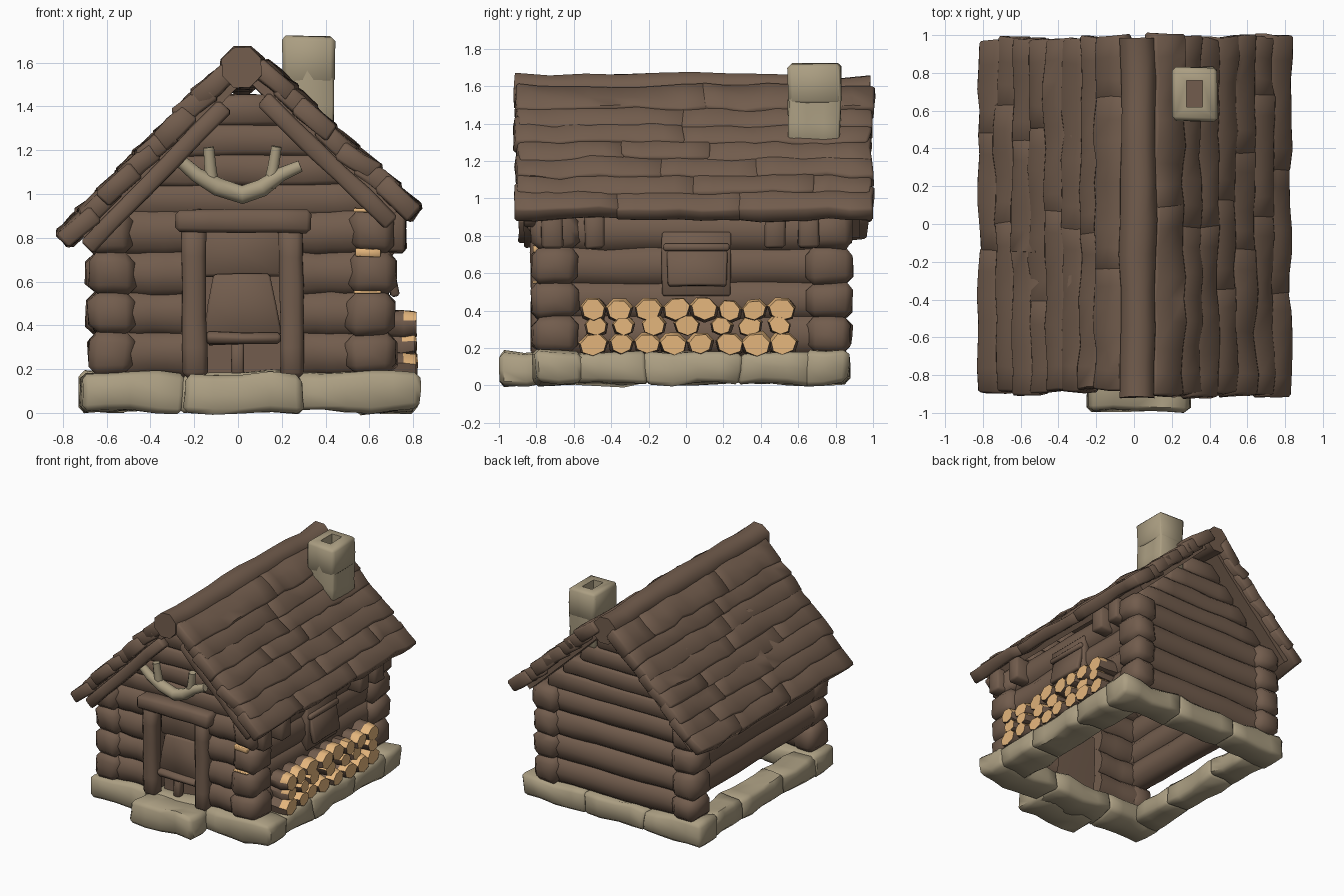
import bpy, bmesh, math, random
from mathutils import Vector, Matrix, noise

random.seed(4)
if "Cube" in bpy.data.objects:
    bpy.data.objects.remove(bpy.data.objects["Cube"], do_unlink=True)


def material(name, rgb):
    m = bpy.data.materials.new(name)
    m.use_nodes = True
    m.diffuse_color = (*rgb, 1)
    m.node_tree.nodes["Principled BSDF"].inputs["Base Color"].default_value = (*rgb, 1)
    return m


WOOD = material("dark wood", (0.168, 0.108, 0.074))
STONE = material("grey beige stone", (0.41, 0.345, 0.225))
CUT = material("cut wood", (0.77, 0.46, 0.2))
parts = []


def finish(bm, name, mats, wobble):
    # gentle hand-carved unevenness
    for v in bm.verts:
        v.co += noise.noise_vector(v.co * 5) * wobble
    bmesh.ops.recalc_face_normals(bm, faces=bm.faces[:])
    me = bpy.data.meshes.new(name)
    bm.to_mesh(me)
    bm.free()
    for m in mats:
        me.materials.append(m)
    ob = bpy.data.objects.new(name, me)
    bpy.context.collection.objects.link(ob)
    parts.append(ob)
    return ob


def block(name, lo, hi, mat=WOOD, bevel=0.02, wobble=0.012, spin=0.0, cut=0.2, taper=1.0):
    """Chamfered box between two corners, sliced along its length, turned about y."""
    lo, hi = Vector(lo), Vector(hi)
    size, mid = hi - lo, (lo + hi) / 2
    bm = bmesh.new()
    bmesh.ops.create_cube(bm, size=1, matrix=Matrix.Diagonal((*size, 1)))
    for v in bm.verts:
        if v.co.z > 0:
            v.co.x *= taper
            v.co.y *= taper
    if bevel:
        bmesh.ops.bevel(bm, geom=bm.edges[:], offset=bevel, segments=1, affect='EDGES')
    for axis in range(3):
        n = int(size[axis] / cut)
        normal = Vector([float(axis == k) for k in range(3)])
        for i in range(1, n + 1):
            at = normal * (size[axis] * (i / (n + 1) - 0.5))
            bmesh.ops.bisect_plane(bm, geom=bm.verts[:] + bm.edges[:] + bm.faces[:],
                                   plane_co=at, plane_no=normal)
    bm.transform(Matrix.Translation(mid) @ Matrix.Rotation(spin, 4, 'Y'))
    return finish(bm, name, [mat], wobble)


def tube(name, points, radii, mats=(WOOD,), sides=8, wobble=0.01, squash=1.0):
    """Capped tube through points; the last cap takes the last material."""
    bm = bmesh.new()
    pts = [Vector(p) for p in points]
    span = pts[-1] - pts[0]
    ref = Vector((0, 1, 0)) if abs(span.y) < 0.5 * span.length else Vector((0, 0, 1))
    rings = []
    for i, p in enumerate(pts):
        d = (pts[min(i + 1, len(pts) - 1)] - pts[max(i - 1, 0)]).normalized()
        u = d.cross(ref).normalized()
        w = d.cross(u)
        ring = []
        for k in range(sides):
            a = math.tau * (k + 0.5) / sides
            ring.append(bm.verts.new(p + (u * math.cos(a) + w * math.sin(a)) * radii[i]))
        rings.append(ring)
    if squash != 1:
        # flatten horizontally, across the run of the log
        side = Vector((span.y, -span.x, 0)).normalized()
        for v in bm.verts:
            v.co -= side * (v.co - pts[0]).dot(side) * (1 - squash)
    for a, b in zip(rings, rings[1:]):
        for k in range(sides):
            j = (k + 1) % sides
            bm.faces.new((a[k], a[j], b[j], b[k]))
    bm.faces.new(rings[0])
    bm.faces.new(rings[-1]).material_index = len(mats) - 1
    return finish(bm, name, mats, wobble)


def log(name, a, b, r, n=6, squash=0.85):
    """Straight log with slightly varying thickness."""
    a, b = Vector(a), Vector(b)
    return tube(name, [a.lerp(b, i / n) for i in range(n + 1)],
                [r * random.uniform(0.95, 1.04) for _ in range(n + 1)], sides=10, squash=squash)


# Foundation ring of stones and the doorstep
def stone(name, lo, hi):
    block(name, lo, hi, STONE, 0.025, 0.03, cut=0.14)


for x0, x1 in ((-0.72, -0.24), (-0.26, 0.28), (0.26, 0.83)):
    stone("front_foundation_stone", (x0, -0.81, 0.01), (x1, -0.56, 0.18))
    stone("back_foundation_stone", (x0, 0.64, 0.01), (min(x1, 0.81), 0.87, 0.18))
for y0, y1 in ((-0.6, -0.2), (-0.22, 0.3), (0.28, 0.68)):
    stone("left_foundation_stone", (-0.71, y0, 0.01), (-0.5, y1, 0.17))
    stone("right_foundation_stone", (0.54, y0, 0.01), (0.81, y1, 0.17))
stone("doorstep", (-0.24, -0.985, 0.01), (0.29, -0.72, 0.17))

# Corner stacks of rounded log ends
COURSES = (0.27, 0.455, 0.64, 0.825)
for cx in (-0.58, 0.61):
    for cy in (-0.7, 0.765):
        for z in COURSES:
            sx = random.uniform(0.1, 0.115)
            block("corner_log_end", (cx - sx, cy - 0.12, z - 0.1),
                  (cx + sx, cy + 0.12, z + 0.1), bevel=0.045, wobble=0.02, cut=0.14)
for z, half in ((0.73, 0.018), (0.55, 0.006), (0.925, 0.008)):
    block("corner_cut_chip", (0.53, -0.815, z - half), (0.65, -0.76, z + half), CUT, 0.003)

# Wall logs, course by course
for i, z in enumerate(COURSES):
    log("front_wall_log", (-0.6, -0.69, z), (-0.19, -0.69, z), 0.118)
    log("front_wall_log", (0.23, -0.69, z), (0.62, -0.69, z), 0.118)
    log("back_wall_log", (-0.6, 0.75, z), (0.62, 0.75, z), 0.118)
    log("right_wall_log", (0.57, -0.66, z), (0.57, 0.74, z), 0.125)
    if i:
        log("left_wall_log", (-0.58, -0.66, z), (-0.58, 0.74, z), 0.118)

# Gable logs, shortened to fit under the roof
for i in range(4):
    z = 0.975 + i * 0.135
    left, right = -0.09 - (1.45 - z) * 0.97, 0.13 + (1.45 - z) * 1.05
    for name, y in (("front_gable_log", -0.67), ("back_gable_log", 0.75)):
        block(name, (left, y - 0.08, z - 0.075), (right, y + 0.08, z + 0.073), bevel=0.025)


# Roof: overlapping long shingles over a deck, with front verge rafters
def roof_side(label, side, top, eave, rows, y0, y1):
    top, eave = Vector(top), Vector(eave)
    length = (eave - top).length
    down = (eave - top).normalized()
    axis = down * side
    spin = math.atan2(-axis.z, axis.x)
    normal = Vector((math.sin(spin), 0, math.cos(spin)))

    def slab(name, along, lift, width, thick, ya, yb, tilt, **kw):
        c = top + down * along + normal * lift
        half = Vector((width / 2, 0, thick / 2))
        block(label + name, c - half + Vector((0, ya, 0)), c + half + Vector((0, yb, 0)),
              spin=spin - side * tilt, **kw)

    for i in range(rows):
        y = y0 + random.uniform(-0.012, 0.012)
        while y < y1 - 0.02:
            end = y + random.uniform(0.45, 1.0)
            if end > y1 - 0.3:
                end = y1 + random.uniform(-0.012, 0.012)
            slab("_shingle", 0.1 + i * (length - 0.2) / (rows - 1) + random.uniform(-0.008, 0.008),
                 random.uniform(0.006, 0.014), 0.2, 0.09, y - 0.012, end + 0.012,
                 random.uniform(0.07, 0.1), bevel=0.012, wobble=0.024, cut=0.13)
            y = end
    slab("_roof_deck", length * 0.48, -0.045, length * 0.9, 0.05, -0.84, 0.93, 0, wobble=0.005, bevel=0)
    slab("_verge_rafter", length * 0.535, -0.085, length * 0.83, 0.08, -0.865, -0.79, 0, bevel=0.012)


roof_side("left", -1, (-0.03, 0, 1.56), (-0.785, 0, 0.78), 8, -0.88, 0.97)
roof_side("right", 1, (0.085, 0, 1.575), (0.795, 0, 0.9), 7, -0.9, 0.98)
ridge = [(0.02, -0.92 + 0.19 * i, 1.575 - (0.02 if i > 8 else 0)) for i in range(11)]
tube("ridge_log", ridge, [random.uniform(0.095, 0.105) for _ in ridge], wobble=0.015)
for y in (-0.715, -0.49, 0.475, 0.655):
    block("rafter_tail", (0.56, y - 0.055, 0.735), (0.765, y + 0.055, 0.92), bevel=0.015)

# Chimney with a hollow top
block("chimney", (0.21, 0.55, 1.3), (0.435, 0.825, 1.7), STONE, 0.01, 0.015, cut=0.13)
block("chimney_cap", (0.205, 0.545, 1.5), (0.44, 0.83, 1.725), STONE, 0.02, 0.015, cut=0.5)
for ob in parts[-2:]:
    hole_bm = bmesh.new()
    bmesh.ops.create_cube(hole_bm, size=1, matrix=Matrix.Translation((0.32, 0.69, 1.75))
                          @ Matrix.Diagonal((0.085, 0.14, 0.24, 1)))
    cutter = finish(hole_bm, "chimney_hole_cutter", [STONE], 0)
    parts.remove(cutter)
    cutter.hide_render = True
    cutter.hide_viewport = True
    mod = ob.modifiers.new("hole", 'BOOLEAN')
    mod.operation, mod.object = 'DIFFERENCE', cutter
block("flue_floor", (0.278, 0.62, 1.6), (0.362, 0.76, 1.645), WOOD, 0, 0)

# Doorway: posts, lintel, boards and low rail
for x in (-0.2, 0.245):
    block("door_post", (x - 0.055, -0.83, 0.16), (x + 0.055, -0.72, 0.85), bevel=0.025, cut=0.15)
block("door_lintel", (-0.285, -0.85, 0.825), (0.335, -0.7, 0.93), bevel=0.02)
block("door_top_board", (-0.16, -0.73, 0.62), (0.21, -0.66, 0.85), bevel=0.015)
block("door_middle_board", (-0.155, -0.76, 0.36), (0.195, -0.66, 0.63), bevel=0.01, taper=0.75)
block("door_back_board", (-0.16, -0.68, 0.16), (0.21, -0.64, 0.64), bevel=0)
block("door_low_rail", (-0.155, -0.8, 0.315), (0.195, -0.68, 0.37), bevel=0.02)
block("door_foot", (-0.03, -0.76, 0.17), (0.03, -0.7, 0.33), bevel=0.01)

# Antler trophy on the front gable
stem = [(-0.265, 1.155), (-0.19, 1.09), (-0.09, 1.03), (0.02, 0.995), (0.11, 1.03), (0.2, 1.09), (0.29, 1.13)]
tube("antler_beam", [(x, -0.8 - 0.03 * abs(x), z) for x, z in stem],
     [0.032, 0.036, 0.044, 0.046, 0.044, 0.036, 0.028], (STONE,), 8)
for x, tip in ((-0.115, -0.135), (0.145, 0.175)):
    tube("antler_tine", [(x, -0.8, 1.03), ((x + tip) / 2, -0.805, 1.12), (tip, -0.81, 1.215)],
         [0.034, 0.029, 0.027], (STONE,), 8)

# Side window with a propped shutter
block("window_frame", (0.62, -0.13, 0.48), (0.69, 0.24, 0.82), bevel=0.01, wobble=0.005)
block("window_shutter", (0.68, -0.1, 0.53), (0.72, 0.22, 0.72), bevel=0.01, spin=-0.2, wobble=0.006)
block("window_head", (0.66, -0.12, 0.72), (0.715, 0.23, 0.76), bevel=0.01, wobble=0.005)

# Firewood pile: pale cut ends, split pale along the upper outer edge
for z, count, r in ((0.22, 8, 0.074), (0.32, 7, 0.062), (0.405, 8, 0.07)):
    for i in range(count):
        y = -0.49 + 1.0 * i / (count - 1) + random.uniform(-0.012, 0.012)
        end = random.uniform(0.785, 0.815)
        size = r * random.uniform(0.92, 1.05)
        wood = tube("firewood_log", [(0.6, y, z), (end - 0.06, y, z), (end, y, z)],
                    [size * 0.85, size * 0.95, size * 0.8], (WOOD, CUT), 7, 0.018, 1.15)
        for f in wood.data.polygons:
            if f.center.x > end - 0.06 and f.normal.z > 0.5:
                f.material_index = 1

# Soft shading with crisp edges
bpy.ops.object.select_all(action='DESELECT')
for ob in parts:
    ob.select_set(True)
bpy.context.view_layer.objects.active = parts[0]
bpy.ops.object.shade_smooth_by_angle(angle=math.radians(52))
